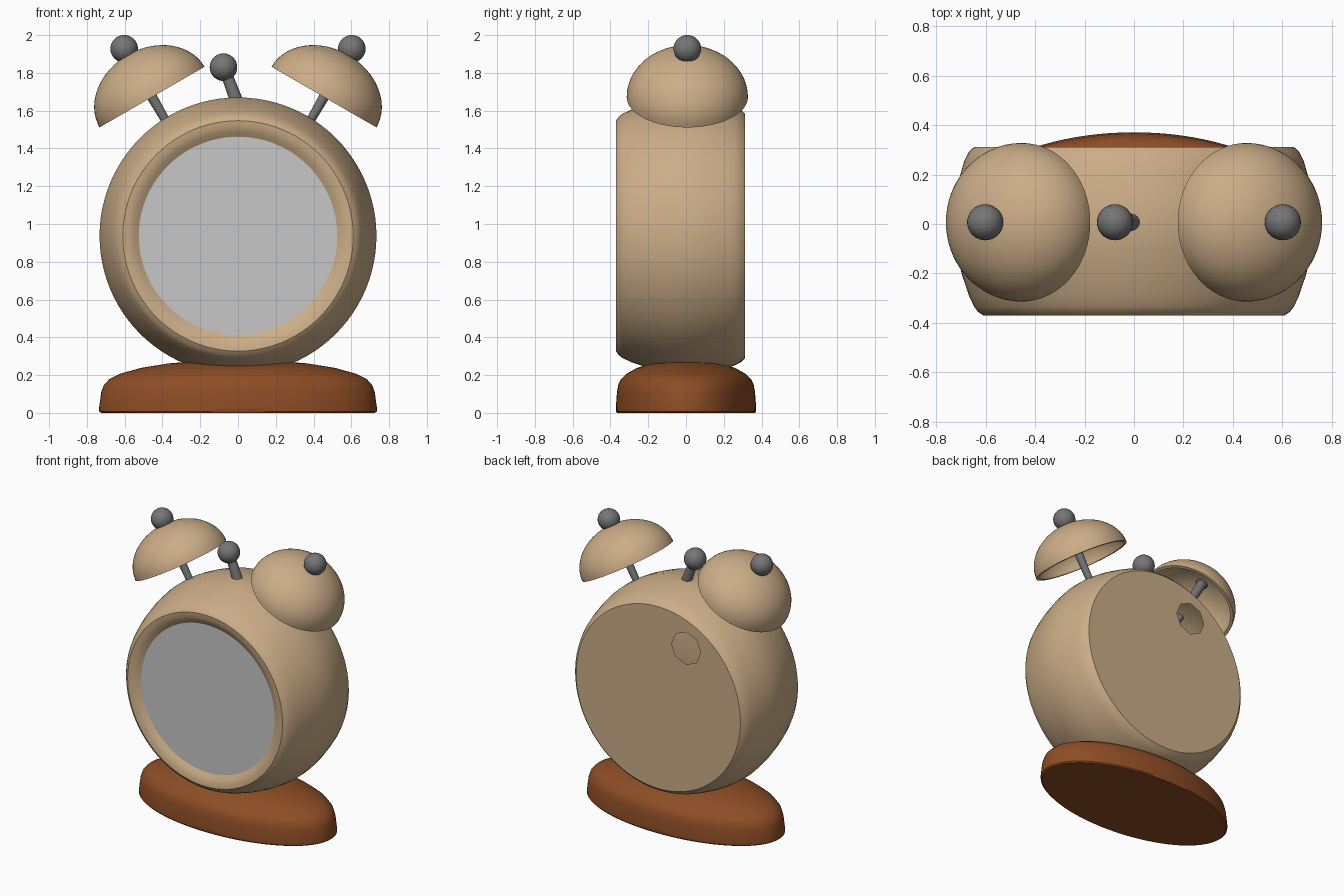
import bpy, bmesh, math
from mathutils import Matrix, Vector

if "Cube" in bpy.data.objects:
    bpy.data.objects.remove(bpy.data.objects["Cube"])


def material(name, rgb):
    m = bpy.data.materials.new(name)
    m.diffuse_color = (*rgb, 1)
    m.use_nodes = True
    m.node_tree.nodes["Principled BSDF"].inputs["Base Color"].default_value = m.diffuse_color
    return m


TAN = material("tan_enamel", (0.60, 0.42, 0.245))
BROWN = material("brown_wood", (0.27, 0.075, 0.019))
STEEL = material("dark_steel", (0.18, 0.18, 0.18))
DIAL = material("dial_grey", (0.57, 0.57, 0.57))


def finish(name, bm, mat, matrix, angle=35):
    bmesh.ops.recalc_face_normals(bm, faces=bm.faces[:])
    bm.transform(matrix)
    me = bpy.data.meshes.new(name)
    bm.to_mesh(me)
    bm.free()
    me.materials.append(mat)
    ob = bpy.data.objects.new(name, me)
    bpy.context.collection.objects.link(ob)
    bpy.ops.object.select_all(action='DESELECT')
    ob.select_set(True)
    bpy.context.view_layer.objects.active = ob
    bpy.ops.object.shade_smooth_by_angle(angle=math.radians(angle))
    return ob


def lathe(profile, n):
    """Revolve (radius, height) points about z; returns bmesh and its rings."""
    bm = bmesh.new()
    rings = []
    for r, h in profile:
        if r == 0:
            rings.append([bm.verts.new((0, 0, h))])
        else:
            rings.append([bm.verts.new((r * math.cos(2 * math.pi * i / n),
                                        r * math.sin(2 * math.pi * i / n), h))
                          for i in range(n)])
    for a, b in zip(rings, rings[1:]):
        for i in range(n):
            j = (i + 1) % n
            if len(a) == 1:
                bm.faces.new((a[0], b[i], b[j]))
            elif len(b) == 1:
                bm.faces.new((a[i], a[j], b[0]))
            else:
                bm.faces.new((a[i], a[j], b[j], b[i]))
    return bm, rings


def ball(name, pos, r):
    bm = bmesh.new()
    bmesh.ops.create_uvsphere(bm, u_segments=32, v_segments=16, radius=r)
    finish(name, bm, STEEL, Matrix.Translation(pos))


def rod(name, a, b, ra, rb):
    a, b = Vector(a), Vector(b)
    bm, _ = lathe([(0, 0), (ra, 0), (rb, (b - a).length), (0, (b - a).length)], 24)
    rot = (b - a).to_track_quat('Z', 'Y').to_matrix().to_4x4()
    finish(name, bm, STEEL, Matrix.Translation(a) @ rot)


# Oval wooden base with domed top
base = [(0, 0), (.985, 0), (1, .008), (1, .03), (.985, .11), (.965, .15), (.925, .18),
        (.85, .207), (.7, .238), (.5, .262), (.25, .276), (0, .28)]
bm, _ = lathe([(r * .735, h) for r, h in base], 96)
finish("base", bm, BROWN, Matrix.Diagonal((1, .505, 1, 1)))

# Hollow drum body, axis along y, with a rolled front rim
CZ = 0.937
to_y = Matrix.Translation((0, 0, CZ)) @ Matrix.Rotation(-math.pi / 2, 4, 'X')
profile = [(0, -.325), (.505, -.325), (.53, -.34), (.553, -.356), (.58, -.367), (.61, -.37),
           (.632, -.355), (.647, -.335), (.668, -.29), (.695, -.21), (.72, -.11), (.733, -.02),
           (.731, .06), (.72, .13), (.703, .2), (.687, .255), (.67, .29), (.647, .312)]
bm, rings = lathe(profile, 96)
# Back plate with an octagonal opening (local y points down)
octa = [bm.verts.new((-.22 + .115 * math.cos(i * math.pi / 4),
                      -.41 + .115 * math.sin(i * math.pi / 4), .312)) for i in range(8)]
edges = [bm.edges.new((octa[i], octa[(i + 1) % 8])) for i in range(8)]
edges += [bm.edges.get((rings[-1][i], rings[-1][(i + 1) % 96])) for i in range(96)]
bmesh.ops.triangle_fill(bm, edges=edges, use_beauty=True, use_dissolve=False)
finish("body", bm, TAN, to_y)

# Grey dial plate
bm, _ = lathe([(0, -.337), (.527, -.337), (.527, -.333), (0, -.333)], 96)
finish("dial", bm, DIAL, to_y)

# Two tilted bells, each with a stem and a ball on top
Y = 0.007
R, H, T = .321, .258, .02
for side, label in ((-1, "left"), (1, "right")):
    centre = Vector((side * .455, Y, 1.672))
    axis = Vector((side * .5, 0, .866))
    steps = [i * math.pi / 32 for i in range(17)]
    outer = [(R * math.cos(t), H * math.sin(t)) for t in steps[:-1]] + [(0, H)]
    inner = [((R - T) * math.cos(t), (H - T) * math.sin(t)) for t in steps[:-1]] + [(0, H - T)]
    bm, _ = lathe(inner[::-1] + outer, 64)
    tilt = Matrix.Translation(centre) @ Matrix.Rotation(side * math.radians(30), 4, 'Y')
    finish(label + "_bell", bm, TAN, tilt)
    rod(label + "_bell_stem", centre - axis * .27, centre + axis * (H - .01), .02, .033)
    ball(label + "_bell_knob", centre + axis * .295, .073)

# Hammer between the bells
rod("hammer_stem", (.012, Y, 1.6), (-.075, Y, 1.83), .036, .029)
ball("hammer_head", (-.077, Y, 1.83), .073)
